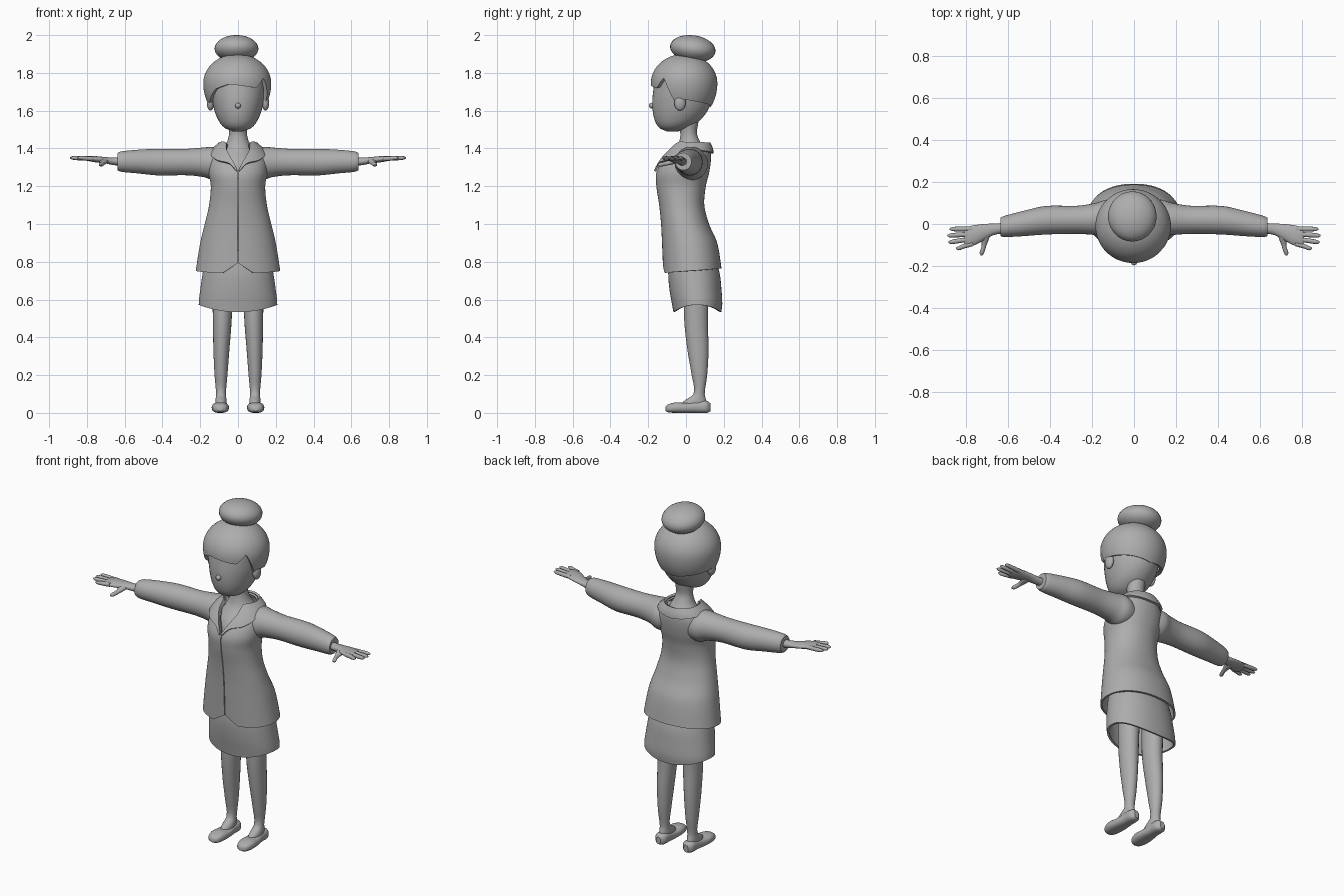
import bpy
import bmesh
from math import sin, cos, acos, pi, radians, degrees, copysign

if "Cube" in bpy.data.objects:
    bpy.data.objects.remove(bpy.data.objects["Cube"])

grey = bpy.data.materials.new("plain_grey")
grey.use_nodes = True
grey.diffuse_color = (0.42, 0.42, 0.42, 1)
grey.node_tree.nodes["Principled BSDF"].inputs["Base Color"].default_value = grey.diffuse_color


def interp(table, t, smooth=True):
    """Interpolate the rows (t, values...) of a table at t."""
    t = min(max(t, table[0][0]), table[-1][0])
    last = len(table) - 1
    i = max(k for k in range(last) if table[k][0] <= t)
    a, b = table[i], table[i + 1]
    h = b[0] - a[0]
    s = (t - a[0]) / h
    out = []
    for k in range(1, len(a)):
        if smooth:
            p, q = table[max(i - 1, 0)], table[min(i + 2, last)]
            ma = (b[k] - p[k]) / (b[0] - p[0]) * h
            mb = (q[k] - a[k]) / (q[0] - a[0]) * h
            out.append((2*s**3 - 3*s*s + 1) * a[k] + (s**3 - 2*s*s + s) * ma
                       + (3*s*s - 2*s**3) * b[k] + (s**3 - s*s) * mb)
        else:
            out.append(a[k] + (b[k] - a[k]) * s)
    return out


def finish(bm, name, mirror=False, thick=0, offset=-1):
    """Turn a bmesh into a smooth shaded, grey object."""
    bmesh.ops.remove_doubles(bm, verts=bm.verts, dist=0.0002)
    bmesh.ops.recalc_face_normals(bm, faces=bm.faces)
    mesh = bpy.data.meshes.new(name)
    bm.to_mesh(mesh)
    bm.free()
    obj = bpy.data.objects.new(name, mesh)
    bpy.context.collection.objects.link(obj)
    mesh.materials.append(grey)
    bpy.ops.object.select_all(action='DESELECT')
    obj.select_set(True)
    bpy.context.view_layer.objects.active = obj
    if mirror:
        obj.modifiers.new("Mirror", 'MIRROR')
        bpy.ops.object.modifier_apply(modifier="Mirror")
    if thick:
        mod = obj.modifiers.new("Solidify", 'SOLIDIFY')
        mod.thickness, mod.offset = thick, offset
        bpy.ops.object.modifier_apply(modifier="Solidify")
    bpy.ops.object.shade_smooth_by_angle(angle=radians(40))
    return obj


def grid(name, rows, closed=False, cap=False, **kw):
    """Skin a list of point rows."""
    bm = bmesh.new()
    vs = [[bm.verts.new(p) for p in row] for row in rows]
    n = len(rows[0])
    for r0, r1 in zip(vs, vs[1:]):
        for j in range(n if closed else n - 1):
            k = (j + 1) % n
            bm.faces.new((r0[j], r0[k], r1[k], r1[j]))
    if cap:
        bm.faces.new(vs[0])
        bm.faces.new(vs[-1])
    return finish(bm, name, **kw)


def section(row, a, power=1.0, pad=0.0):
    """Oval section (centre, radius, low, high); angle 0 points to low."""
    c, r, lo, hi = row
    s, k = sin(a), cos(a)
    return (c + (r + pad) * copysign(abs(s) ** power, s),
            (lo + hi) / 2 - ((hi - lo) / 2 + pad) * copysign(abs(k) ** power, k))


def tube(name, table, axis, power=1.0, n=24, steps=4, **kw):
    """Closed loft of oval sections along an axis."""
    ts = [a[0] + (b[0] - a[0]) * s / steps for a, b in zip(table, table[1:]) for s in range(steps)]
    rows = []
    for t in ts + [table[-1][0]]:
        ring = [section(interp(table, t), 2 * pi * j / n, power) for j in range(n)]
        rows.append([{'x': (t, p, q), 'y': (p, t, q), 'z': (p, q, t)}[axis] for p, q in ring])
    return grid(name, rows, closed=True, cap=True, **kw)


def ball(name, loc, size, tilt=0, mirror=False):
    bm = bmesh.new()
    bmesh.ops.create_uvsphere(bm, u_segments=28, v_segments=18, radius=1)
    for v in bm.verts:
        x, y, z = (c * s for c, s in zip(v.co, size))
        v.co = (x + loc[0], y * cos(tilt) - z * sin(tilt) + loc[1],
                y * sin(tilt) + z * cos(tilt) + loc[2])
    return finish(bm, name, mirror=mirror)


# Head, nose, ears and neck
tube("head", [(1.49, 0, .025, -.10, -.04), (1.508, 0, .07, -.14, .01), (1.55, 0, .104, -.166, .075),
              (1.62, 0, .13, -.178, .125), (1.7, 0, .143, -.174, .135), (1.8, 0, .14, -.15, .12),
              (1.86, 0, .08, -.08, .06)], 'z', n=40)
ball("nose", (0, -.182, 1.627), (.015, .015, .015))
ball("ears", (.146, -.032, 1.642), (.019, .03, .042), mirror=True)
tube("neck_and_chest", [(1.24, 0, .1, -.135, .08), (1.33, 0, .1, -.106, .09), (1.4, 0, .078, -.05, .095),
                        (1.435, 0, .058, -.036, .075), (1.48, 0, .047, -.03, .058),
                        (1.54, 0, .052, -.045, .066)], 'z', n=32)

# Hair cap with a swept fringe, and bun
HAIR_EDGE = [(-180, 1.62), (-110, 1.65), (-90, 1.655), (-75, 1.63), (-60, 1.66), (-40, 1.715),
             (-15, 1.74), (0, 1.735), (35, 1.72), (52, 1.775), (73, 1.635), (90, 1.66),
             (110, 1.65), (180, 1.62)]
hair_rows = []
HAIR_MID = 1.745
for i in range(25):
    row = []
    for j in range(120):
        deg = -180 + 3 * j
        drop = interp(HAIR_EDGE, deg, smooth=False)[0] - HAIR_MID
        phi = acos(drop / (.155 if drop > 0 else .21)) * i / 24
        rz = .155 if phi < pi / 2 else .21
        a = radians(deg)
        row.append((-.004 + .18 * sin(phi) * sin(a), -.01 - .176 * sin(phi) * cos(a),
                    HAIR_MID + rz * cos(phi)))
    hair_rows.append(row)
grid("hair", hair_rows, closed=True, thick=.02)
ball("hair_bun", (-.008, .036, 1.928), (.116, .121, .071), tilt=radians(-8))

# Jacket, open down the front with a V neck and a notched hem
JACKET = [(.73, 0, .227, -.12, .193), (.9, 0, .2, -.127, .165), (1.0, 0, .176, -.132, .122),
          (1.1, 0, .153, -.142, .097), (1.2, 0, .144, -.157, .105), (1.27, 0, .155, -.157, .122),
          (1.34, 0, .152, -.122, .132), (1.39, 0, .125, -.083, .13), (1.425, 0, .086, -.052, .115)]
TOP = JACKET[-1][0]
V_TIP = 1.28


def on_jacket(z, a, pad=0.0):
    x, y = section(interp(JACKET, z), a, .93, pad)
    return x, y, z


def opening(z):
    return radians(.5 + 40 * max(0, (z - V_TIP) / (TOP - V_TIP)) ** 1.5)


jacket_rows = []
for i in range(49):
    row = []
    for j in range(97):
        turn = 2 * pi * j / 96
        notch = .05 * max(0, 1 - abs(sin(turn)) / .32) if cos(turn) > 0 else 0
        hem = .753 - .012 * cos(turn) + notch
        z = hem + (TOP - hem) * i / 48
        g = opening(z)
        row.append(on_jacket(z, g + (2 * pi - 2 * g) * j / 96))
    jacket_rows.append(row)
grid("jacket", jacket_rows, thick=.01)

# Collar following the jacket surface: (position, angle, height)
INNER = [(0, 1, 1.283), (1, 9, 1.33), (2, 22, 1.38), (3, 41, TOP), (4, 90, TOP), (5, 180, TOP)]
OUTER = [(0, 2, 1.275), (1, 15, 1.315), (2, 38, 1.33), (3, 58, 1.35), (4, 92, 1.385), (5, 180, 1.37)]
collar_rows = []
for k in range(5):
    row = []
    for s in range(41):
        (a0, z0), (a1, z1) = interp(INNER, s / 8), interp(OUTER, s / 8)
        a, z = a0 + (a1 - a0) * k / 4, z0 + (z1 - z0) * k / 4
        x, y, z = on_jacket(z, radians(a), .008)
        row.append((x, y, z + .004))
    collar_rows.append(row)
grid("collar", collar_rows, mirror=True, thick=.012, offset=0)

# Sleeves
tube("sleeves", [(.07, .03, .075, 1.24, 1.385), (.13, .028, .088, 1.232, 1.408), (.18, .024, .077, 1.248, 1.405),
                 (.27, .02, .067, 1.258, 1.398), (.42, .018, .068, 1.257, 1.398),
                 (.53, .002, .06, 1.268, 1.393), (.62, -.012, .05, 1.277, 1.384),
                 (.638, -.014, .043, 1.285, 1.376)], 'x', n=32, mirror=True)

# Hands: palm, four fingers and thumb
tube("palms", [(.6, -.018, .026, 1.308, 1.355), (.66, -.024, .026, 1.312, 1.352), (.7, -.033, .034, 1.32, 1.354),
               (.75, -.05, .046, 1.326, 1.359), (.79, -.06, .048, 1.333, 1.36),
               (.81, -.061, .04, 1.34, 1.357)], 'x', mirror=True)
FINGERS = [("little", -.024, -.024, .88), ("ring", -.048, -.055, .89),
           ("middle", -.072, -.086, .886), ("index", -.095, -.116, .85)]
for label, root, tip, end in FINGERS:
    mid = (root + tip) / 2
    tube(label + "_fingers", [(.77, root, .011, 1.334, 1.358), ((.77 + end) / 2, mid, .0115, 1.336, 1.359),
                              (end - .012, tip, .0095, 1.341, 1.359), (end, tip, .003, 1.347, 1.353)],
         'x', n=12, mirror=True)
tube("thumbs", [(-.15, .727, .004, 1.31, 1.317), (-.138, .726, .011, 1.304, 1.324),
                (-.1, .715, .012, 1.31, 1.333), (-.06, .712, .024, 1.318, 1.348),
                (-.035, .71, .022, 1.325, 1.35)], 'y', n=14, mirror=True)

# Skirt, hollow, with a hem that dips at front and back
SKIRT = [(.53, 0, .202, -.066, .186), (.575, 0, .208, -.074, .192), (.65, 0, .2, -.087, .188),
         (.74, 0, .187, -.094, .178), (.86, 0, .165, -.085, .145)]
skirt_rows = []
for i in range(17):
    row = []
    for j in range(64):
        a = 2 * pi * j / 64
        hem = .572 - .038 * cos(a) ** 2
        z = hem + (.86 - hem) * i / 16
        row.append((*section(interp(SKIRT, z), a, .93), z))
    skirt_rows.append(row)
grid("skirt", skirt_rows, closed=True, thick=.012)

# Legs and shoes
tube("legs", [(.035, .09, .03, -.03, .11), (.062, .09, .03, -.012, .108), (.1, .09, .026, .04, .099),
              (.2, .09, .034, .03, .112), (.33, .088, .042, .008, .119), (.5, .083, .05, -.01, .116),
              (.72, .083, .055, -.01, .125)], 'z', mirror=True)
tube("shoes", [(-.108, .094, .014, .01, .032), (-.095, .094, .033, .003, .045), (-.05, .094, .045, 0, .056),
               (0, .092, .043, 0, .053), (.06, .09, .036, 0, .062), (.11, .09, .033, 0, .064),
               (.13, .09, .014, .008, .05)], 'y', power=.8, mirror=True)
